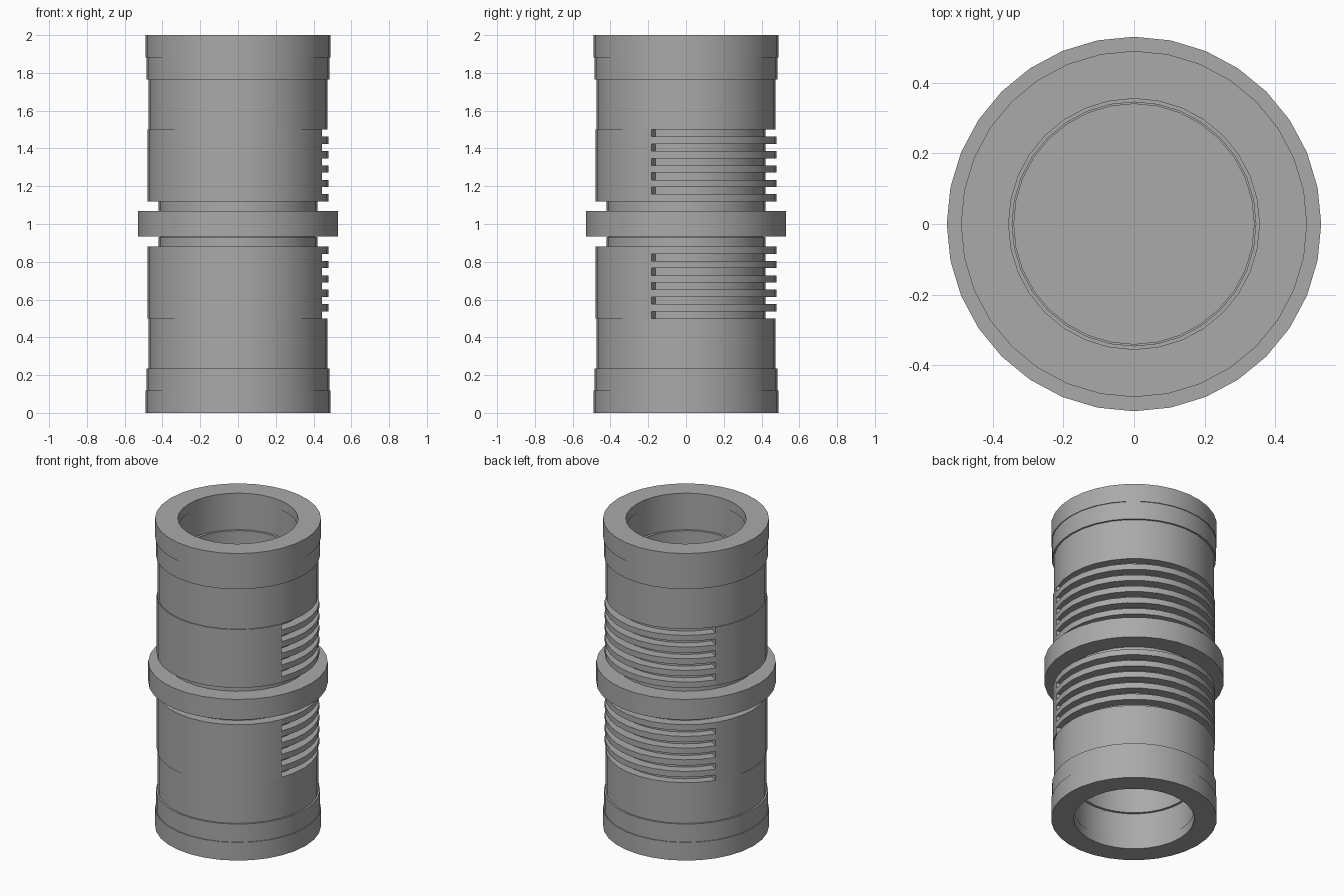
import bpy, bmesh, math

if "Cube" in bpy.data.objects:
    bpy.data.objects.remove(bpy.data.objects["Cube"])

SIDES = 32
STEP = 2 * math.pi / SIDES

grey = bpy.data.materials.new("plain grey")
grey.diffuse_color = (0.40, 0.40, 0.40, 1)
grey.use_nodes = True
grey.node_tree.nodes["Principled BSDF"].inputs["Base Color"].default_value = grey.diffuse_color


def revolve(name, section, first=0, count=SIDES, mirrored=False):
    """Sweep a closed (radius, height) section round z, over `count` of the 32 sides."""
    bm = bmesh.new()
    full = count == SIDES
    rings = []
    for i in range(count if full else count + 1):
        a = (first + i) * STEP
        rings.append([bm.verts.new((r * math.cos(a), r * math.sin(a), 2 - z if mirrored else z))
                      for r, z in section])
    n = len(section)
    for i in range(count):
        a, b = rings[i], rings[(i + 1) % len(rings)]
        for j in range(n):
            k = (j + 1) % n
            bm.faces.new((a[j], b[j], b[k], a[k]))
    if not full:
        bm.faces.new(rings[0])
        bm.faces.new(rings[-1])
    bmesh.ops.remove_doubles(bm, verts=bm.verts, dist=1e-5)
    bmesh.ops.recalc_face_normals(bm, faces=bm.faces)
    me = bpy.data.meshes.new(name)
    bm.to_mesh(me)
    bm.free()
    ob = bpy.data.objects.new(name, me)
    bpy.context.collection.objects.link(ob)
    me.materials.append(grey)
    bpy.ops.object.select_all(action='DESELECT')
    ob.select_set(True)
    bpy.context.view_layer.objects.active = ob
    bpy.ops.object.shade_smooth_by_angle(angle=math.radians(30))
    return ob


# Hollow sleeve: outside steps going up, then the stepped bore coming down
sleeve = [(0.49, 0), (0.49, 0.118), (0.485, 0.118), (0.485, 0.235),
          (0.474, 0.235), (0.474, 0.5), (0.42, 0.5), (0.42, 0.93),
          (0.41, 0.93), (0.41, 0.95), (0.345, 0.95), (0.345, 0.24),
          (0.36, 0.24), (0.36, 0.06), (0.355, 0.06), (0.355, 0)]

# Grip band: ribs on sides -2..13, solid on the remaining sides
BOTTOM, TOP, RIBS = 0.5, 0.88, 5
RIB_SIDES = 15
pitch = (TOP - BOTTOM) / RIBS


def block(z0, z1):
    return [(0.41, z0), (0.48, z0), (0.48, z1), (0.41, z1)]


for half, flip in (("lower", False), ("upper", True)):
    revolve(half + "_sleeve", sleeve, mirrored=flip)
    revolve(half + "_grip_wall", block(BOTTOM, TOP), RIB_SIDES - 2, SIDES - RIB_SIDES, flip)
    for i in range(RIBS):
        z1 = BOTTOM + (i + 1) * pitch
        revolve(f"{half}_rib_{i + 1}", block(z1 - pitch / 2, z1), -2, RIB_SIDES, flip)

# Middle collar
revolve("collar", [(0.34, 0.935), (0.53, 0.935), (0.53, 1.068), (0.34, 1.068)])

# Wall closing the bore at mid height
revolve("inner_wall", [(0.0001, 0.98), (0.345, 0.98), (0.345, 1.02), (0.0001, 1.02)])
